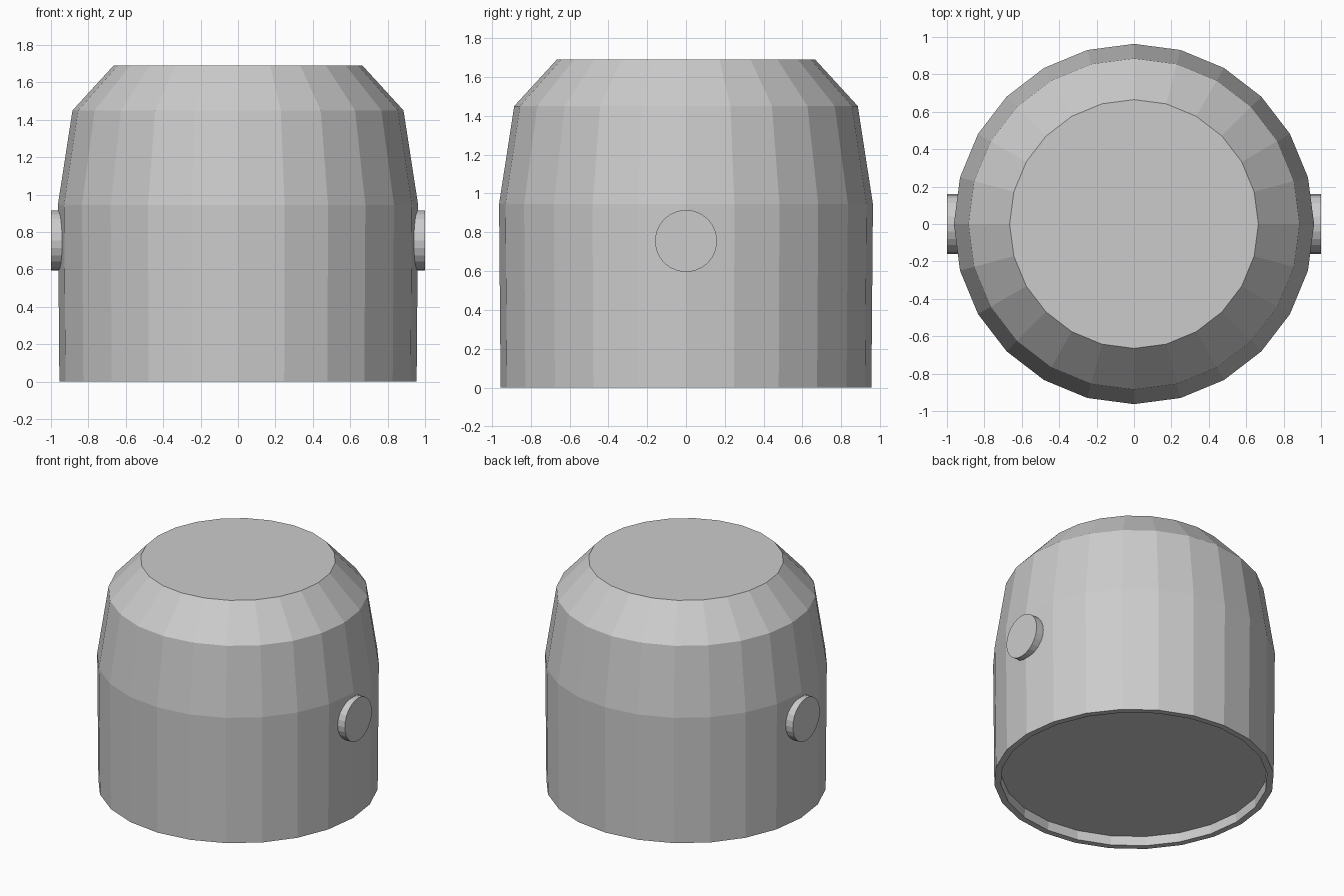
import bpy
from math import cos, sin, pi

if "Cube" in bpy.data.objects:
    bpy.data.objects.remove(bpy.data.objects["Cube"])

SIDES = 24


def lathe(name, profile, sides):
    """Flat-shaded turned solid from (radius, height) points, capped at both ends."""
    verts = [(r * cos(2 * pi * i / sides), r * sin(2 * pi * i / sides), z)
             for r, z in profile for i in range(sides)]
    faces = []
    for k in range(len(profile) - 1):
        a, b = k * sides, (k + 1) * sides
        for i in range(sides):
            j = (i + 1) % sides
            faces.append((a + i, a + j, b + j, b + i))
    last = (len(profile) - 1) * sides
    faces.append(tuple(reversed(range(sides))))
    faces.append(tuple(range(last, last + sides)))
    mesh = bpy.data.meshes.new(name)
    mesh.from_pydata(verts, [], faces)
    mesh.update()
    obj = bpy.data.objects.new(name, mesh)
    bpy.context.collection.objects.link(obj)
    return obj


# Tapered body: recessed base, rim, wall, shoulder and flat top
lathe("body", [(0.907, 0.07), (0.91, 0.0), (0.955, 0.0), (0.963, 0.945),
               (0.885, 1.45), (0.665, 1.69)], SIDES)

# Round side pegs
for name, side in (("left_peg", -1), ("right_peg", 1)):
    peg = lathe(name, [(0.16, 0.92), (0.16, 1.0)], SIDES)
    peg.rotation_euler = (0, side * pi / 2, 0)
    peg.location.z = 0.755
